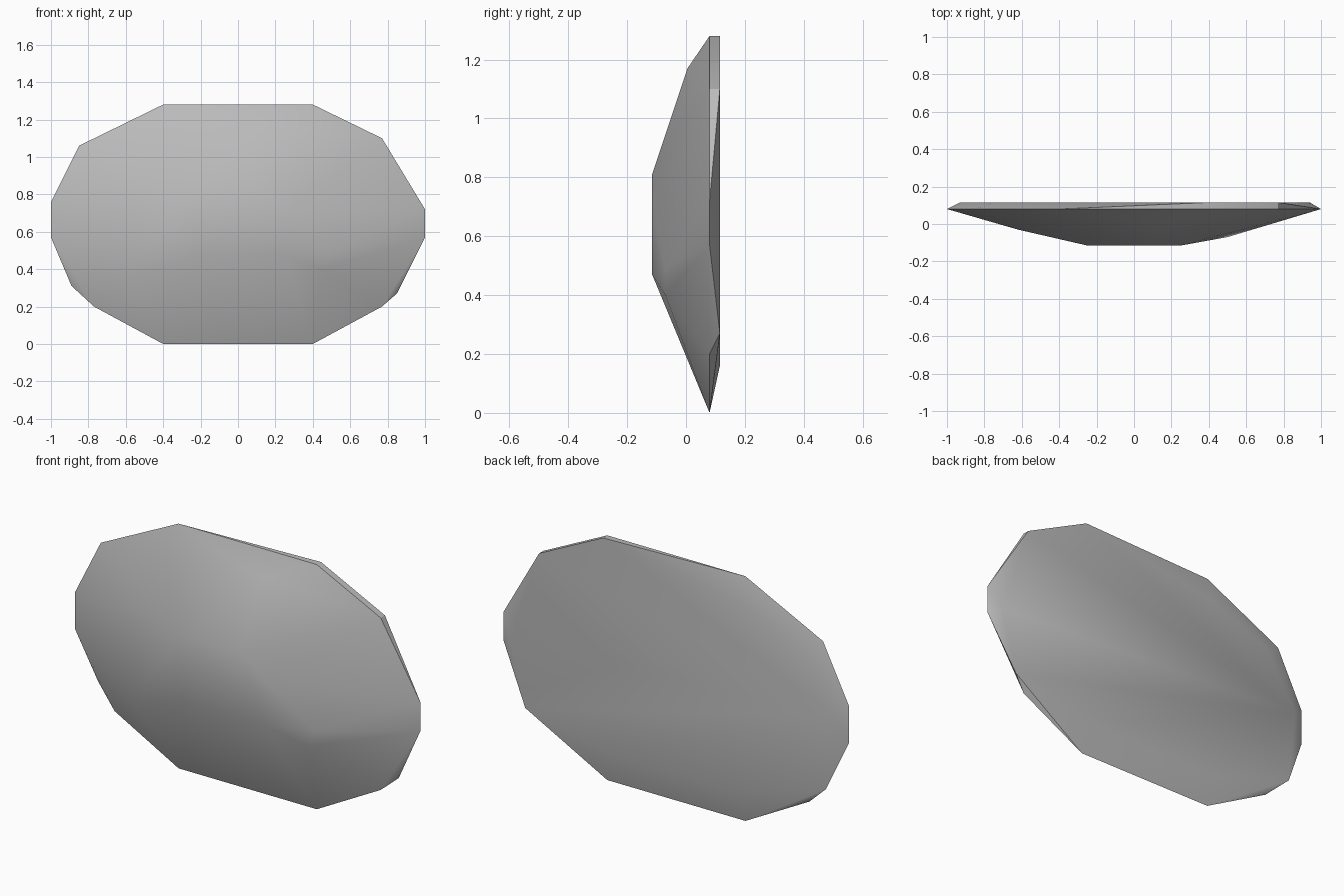
import bpy
import bmesh
import math

cube = bpy.data.objects.get("Cube")
if cube:
    bpy.data.objects.remove(cube, do_unlink=True)

# Stone colour
stone = bpy.data.materials.new("stone_grey")
stone.use_nodes = True
grey = (0.5, 0.5, 0.5, 1)
stone.diffuse_color = grey
stone.node_tree.nodes["Principled BSDF"].inputs["Base Color"].default_value = grey

# Outer rim: the widest outline, in one plane
rim = [(-0.4, 1.28), (0.4, 1.28), (0.77, 1.1), (1, 0.72), (1, 0.57), (0.77, 0.2),
       (0.4, 0), (-0.4, 0), (-0.77, 0.2), (-1, 0.57), (-1, 0.76), (-0.85, 1.06)]
# Flat back, reaching the outline at some corners
back = [(0.4, 1.28), (0.77, 1.1), (0.94, 0.6), (0.85, 0.27), (0.35, 0.16),
        (-0.4, 0.16), (-0.89, 0.31), (-0.93, 0.7), (-0.75, 1.0), (-0.4, 1.14)]
# Raised front plateau
plateau = [(-0.25, 0.81), (0.1, 0.81), (0.25, 0.7), (0.25, 0.47), (-0.2, 0.47)]

points = [(x, 0.08, z) for x, z in rim]
points += [(x, 0.115, z) for x, z in back]
points += [(x, -0.115, z) for x, z in plateau]
# Bulges between plateau and rim
points += [(-0.62, -0.03, 0.86), (0.5, -0.07, 0.49), (0.45, -0.07, 0.4),
           (0.15, 0.005, 1.17), (-0.6, -0.025, 0.35)]

# Stone slab: hull of the rings
bm = bmesh.new()
for p in points:
    bm.verts.new(p)
hull = bmesh.ops.convex_hull(bm, input=bm.verts)
loose = [v for v in bm.verts if not v.link_faces]
bmesh.ops.delete(bm, geom=loose, context="VERTS")
bmesh.ops.recalc_face_normals(bm, faces=bm.faces)
mesh = bpy.data.meshes.new("stone_slab")
bm.to_mesh(mesh)
bm.free()
mesh.materials.append(stone)
slab = bpy.data.objects.new("stone_slab", mesh)
bpy.context.collection.objects.link(slab)

# Soft facets with a crisp rim
bpy.ops.object.select_all(action="DESELECT")
slab.select_set(True)
bpy.context.view_layer.objects.active = slab
bpy.ops.object.shade_smooth_by_angle(angle=math.radians(32))
